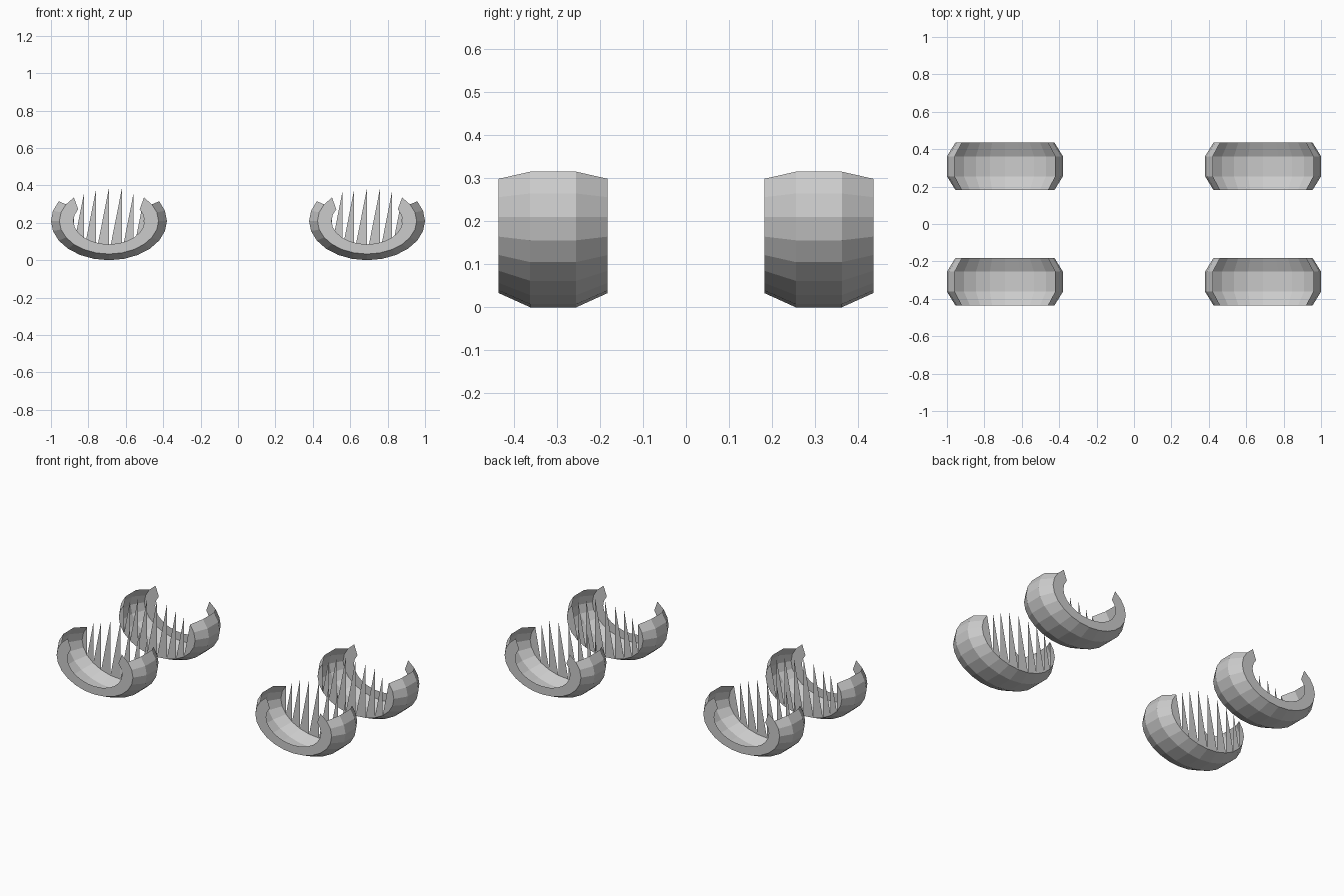
import bpy, bmesh
from math import cos, sin, radians

if "Cube" in bpy.data.objects:
    bpy.data.objects.remove(bpy.data.objects["Cube"])

CX, CZ = 0.69, 0.21
EDGE = (0.265, 0.177)    # tyre shoulder ellipse
TREAD = (0.31, 0.21)     # tread ellipse
HOLE = (0.19, 0.125)     # opening in the outer wall
STEP = 15


def wheel(name, cx, side):
    bm = bmesh.new()

    def ring(size, y, a0, a1):
        return {a: bm.verts.new((cx + size[0] * cos(radians(a)), side * y,
                                 CZ + size[1] * sin(radians(a))))
                for a in range(a0, a1 + 1, STEP)}

    # open tread: three bands running under the wheel, from 150 to 390 degrees
    inner = ring(EDGE, 0.182, 150, 390)
    mid1 = ring(TREAD, 0.255, 150, 390)
    mid2 = ring(TREAD, 0.362, 150, 390)
    outer = ring(EDGE, 0.435, 135, 405)
    for r, s in ((inner, mid1), (mid1, mid2), (mid2, outer)):
        for a in range(150, 390, STEP):
            bm.faces.new((r[a], r[a + STEP], s[a + STEP], s[a]))

    # outer side wall with a hole
    hole = ring(HOLE, 0.435, 150, 390)
    for a in range(150, 390, STEP):
        bm.faces.new((outer[a], outer[a + STEP], hole[a + STEP], hole[a]))
    bm.faces.new((outer[135], outer[150], hole[150]))
    bm.faces.new((outer[390], outer[405], hole[390]))

    # inner side disc: solid ends, with upright slivers between them
    top = ring(EDGE, 0.182, 45, 135)
    for v, a in ((inner[150], 150), (inner[390], 30),
                 (inner[165], 165), (inner[375], 15)):
        top[a] = v
    for first in (180, 345):                       # solid ends
        if first == 180:
            bm.faces.new([inner[a] for a in (150, 165, 180, 195, 210)])
        else:
            bm.faces.new([inner[a] for a in (330, 345, 360, 375, 390)])
    for a in range(210, 330, STEP):                # slivers
        bm.faces.new((inner[a], inner[a + STEP], top[360 - a - STEP]))

    bmesh.ops.recalc_face_normals(bm, faces=bm.faces)
    me = bpy.data.meshes.new(name)
    bm.to_mesh(me)
    bm.free()
    bpy.context.collection.objects.link(bpy.data.objects.new(name, me))


for xname, sx in (("left", -1), ("right", 1)):
    for yname, sy in (("front", -1), ("back", 1)):
        wheel(f"{yname}_{xname}_wheel", sx * CX, sy)
